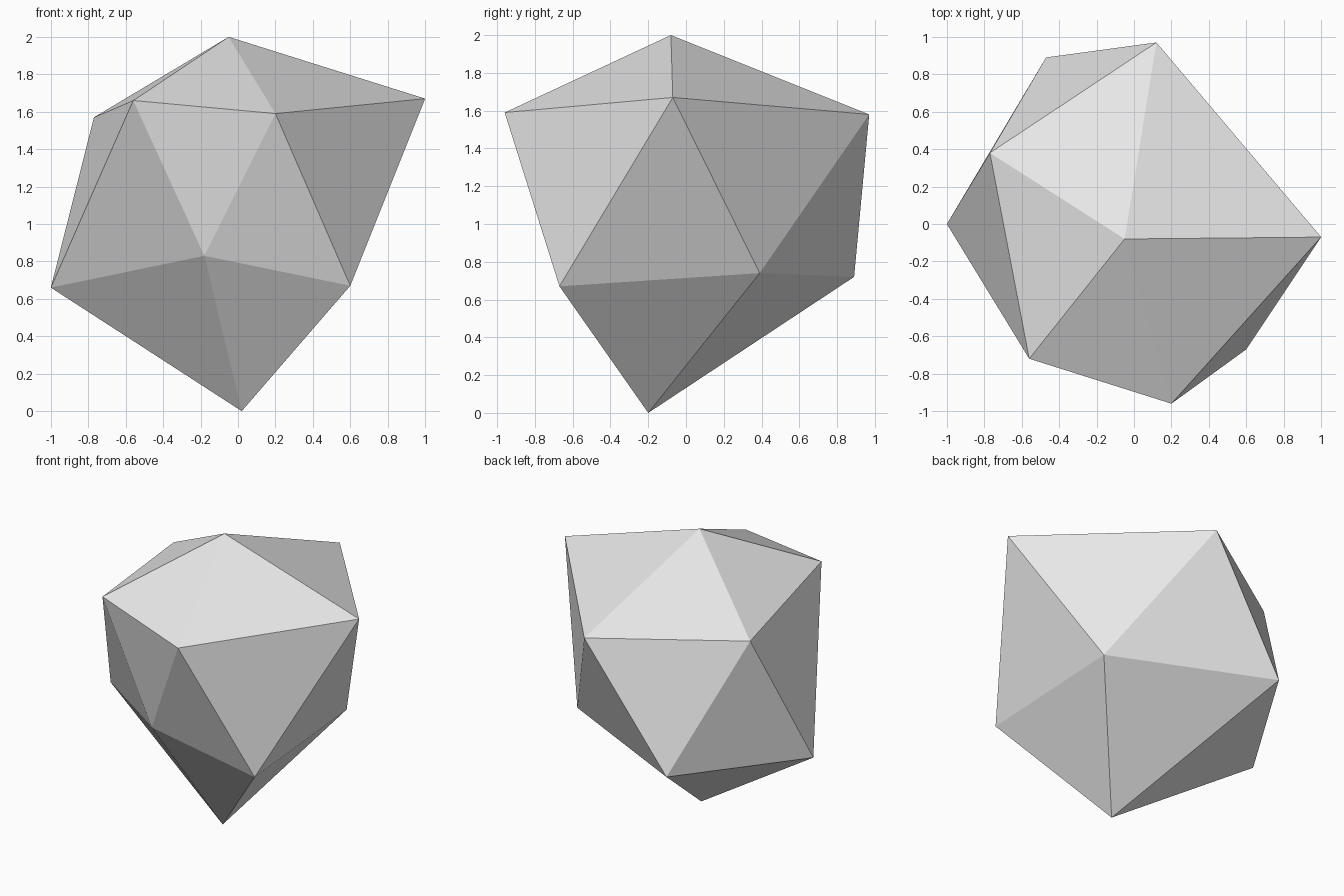
import bpy
import bmesh

default = bpy.data.objects.get("Cube")
if default:
    bpy.data.objects.remove(default, do_unlink=True)

# Plain pale stone colour
stone = bpy.data.materials.new("pale_grey_stone")
stone.use_nodes = True
colour = (0.8, 0.8, 0.8, 1.0)
stone.diffuse_color = colour
stone.node_tree.nodes["Principled BSDF"].inputs["Base Color"].default_value = colour

# Irregular twenty-sided rock: two staggered rings of five corners and two tips
top_tip = (-0.05, -0.08, 2.0)
bottom_tip = (0.02, -0.20, 0.0)
upper_ring = [(1.0, -0.07, 1.67), (0.12, 0.97, 1.58), (-0.77, 0.38, 1.57),
              (-0.56, -0.72, 1.66), (0.20, -0.96, 1.59)]
lower_ring = [(0.58, 0.39, 0.74), (-0.47, 0.89, 0.72), (-1.0, 0.0, 0.66),
              (-0.18, -0.71, 0.83), (0.60, -0.67, 0.67)]

bm = bmesh.new()
top = bm.verts.new(top_tip)
bottom = bm.verts.new(bottom_tip)
upper = [bm.verts.new(p) for p in upper_ring]
lower = [bm.verts.new(p) for p in lower_ring]

# Crown, zigzag waist and base facets
for i in range(5):
    j = (i + 1) % 5
    bm.faces.new((top, upper[i], upper[j]))
    bm.faces.new((upper[i], lower[i], upper[j]))
    bm.faces.new((upper[j], lower[i], lower[j]))
    bm.faces.new((bottom, lower[j], lower[i]))
bmesh.ops.recalc_face_normals(bm, faces=bm.faces[:])

mesh = bpy.data.meshes.new("faceted_rock")
bm.to_mesh(mesh)
bm.free()
mesh.materials.append(stone)
rock = bpy.data.objects.new("faceted_rock", mesh)
bpy.context.collection.objects.link(rock)
